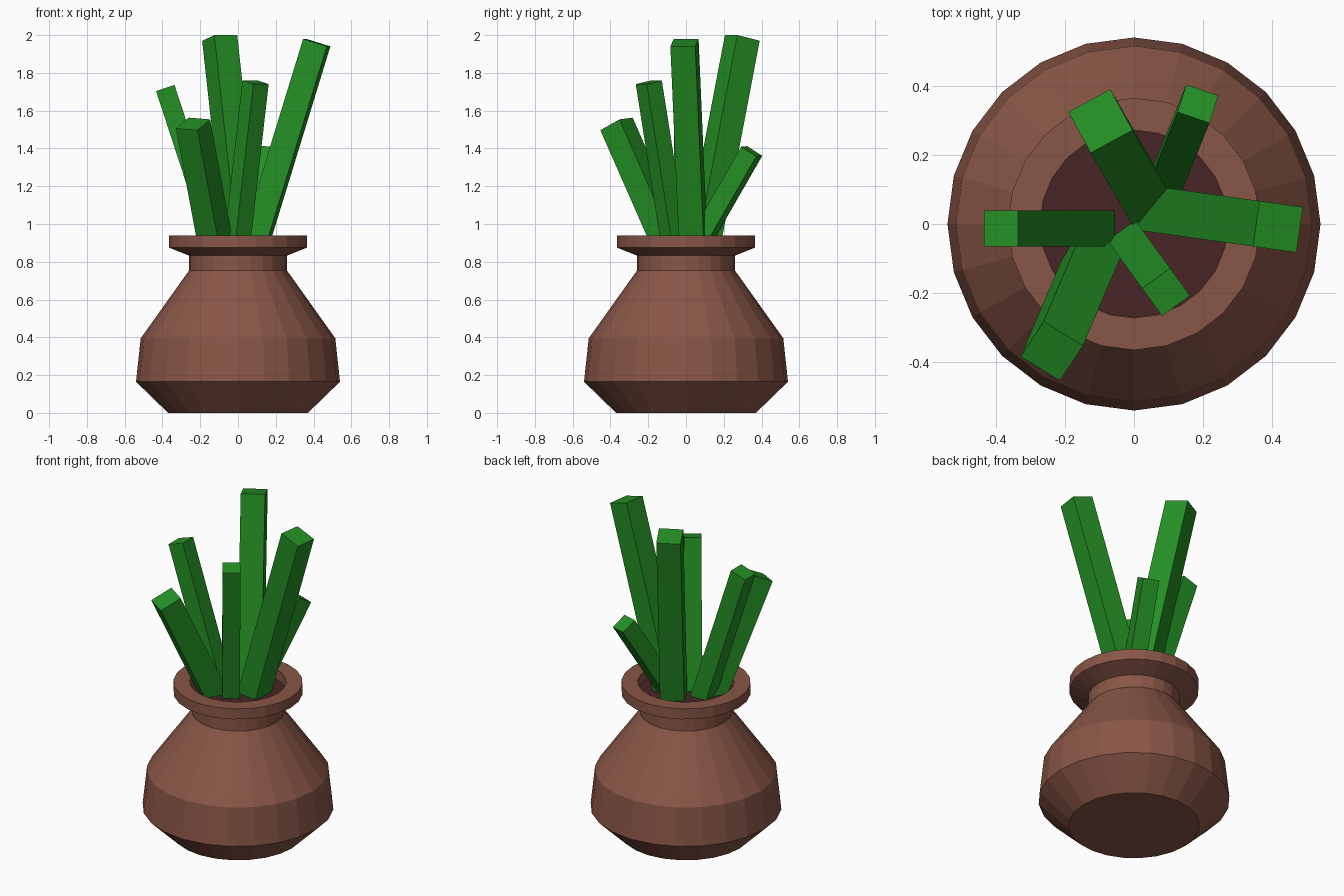
import bpy, bmesh, math
from mathutils import Vector, Matrix

if "Cube" in bpy.data.objects:
    bpy.data.objects.remove(bpy.data.objects["Cube"])


def material(name, rgb):
    m = bpy.data.materials.new(name)
    m.diffuse_color = (*rgb, 1)
    m.use_nodes = True
    m.node_tree.nodes["Principled BSDF"].inputs["Base Color"].default_value = m.diffuse_color
    return m


CLAY = material("brown clay", (0.25, 0.093, 0.063))
SOIL = material("dark soil", (0.065, 0.018, 0.019))
LEAF = material("leaf green", (0.018, 0.28, 0.018))


def add_object(name, bm, mat):
    bmesh.ops.recalc_face_normals(bm, faces=bm.faces)
    me = bpy.data.meshes.new(name)
    bm.to_mesh(me)
    bm.free()
    me.materials.append(mat)
    ob = bpy.data.objects.new(name, me)
    bpy.context.collection.objects.link(ob)
    return ob


def lathe(name, profile, mat, sides=24):
    """Closed turned solid: rings joined by quads, capped at both ends."""
    bm = bmesh.new()
    rings = [[bm.verts.new((r * math.cos(2 * math.pi * i / sides),
                            r * math.sin(2 * math.pi * i / sides), z))
              for i in range(sides)] for r, z in profile]
    for a, b in zip(rings, rings[1:]):
        for i in range(sides):
            j = (i + 1) % sides
            bm.faces.new((a[i], a[j], b[j], b[i]))
    bm.faces.new(rings[0][::-1])
    bm.faces.new(rings[-1])
    return add_object(name, bm, mat)


# Pot with shoulder, neck, flared rim and shallow opening
lathe("pot", [(0.37, 0), (0.54, 0.165), (0.515, 0.395), (0.26, 0.753),
              (0.26, 0.833), (0.365, 0.875), (0.365, 0.94),
              (0.272, 0.94), (0.272, 0.865)], CLAY)

# Soil disc filling the opening
lathe("soil", [(0.271, 0.866), (0.271, 0.88)], SOIL)


def leaf(name, tip, lean, slope, turn, width):
    """Square stalk ending at tip, leaning toward angle lean, faces turned to angle turn."""
    a, t = math.radians(lean), math.radians(turn)
    d = Vector((math.cos(a) * slope, math.sin(a) * slope, 1))
    length = (tip[2] - 0.85) * d.length
    d.normalize()
    u = Vector((math.cos(t), math.sin(t), 0))
    u = (u - d * u.dot(d)).normalized()
    v = d.cross(u)
    rot = Matrix((u, v, d)).transposed().to_4x4()
    mid = Vector(tip) - d * length / 2
    bm = bmesh.new()
    bmesh.ops.create_cube(bm, size=1, matrix=Matrix.Translation(mid) @ rot
                          @ Matrix.Diagonal((width, width, length, 1)))
    add_object(name, bm, LEAF)


# Six stalks: tip centre, lean angle, slope, face angle, width
leaf("leaf_back_left", (-0.097, 0.298, 1.985), 120, 0.22, 118.5, 0.138)
leaf("leaf_back_right", (0.185, 0.348, 1.385), 68, 0.62, 71, 0.098)
leaf("leaf_right", (0.417, -0.008, 1.96), -8, 0.31, -8, 0.133)
leaf("leaf_front_right", (0.093, -0.197, 1.75), -54, 0.195, -54, 0.10)
leaf("leaf_front_left", (-0.238, -0.368, 1.53), 247, 0.477, 238.5, 0.134)
leaf("leaf_left", (-0.385, -0.013, 1.72), 180, 0.327, 180, 0.103)
